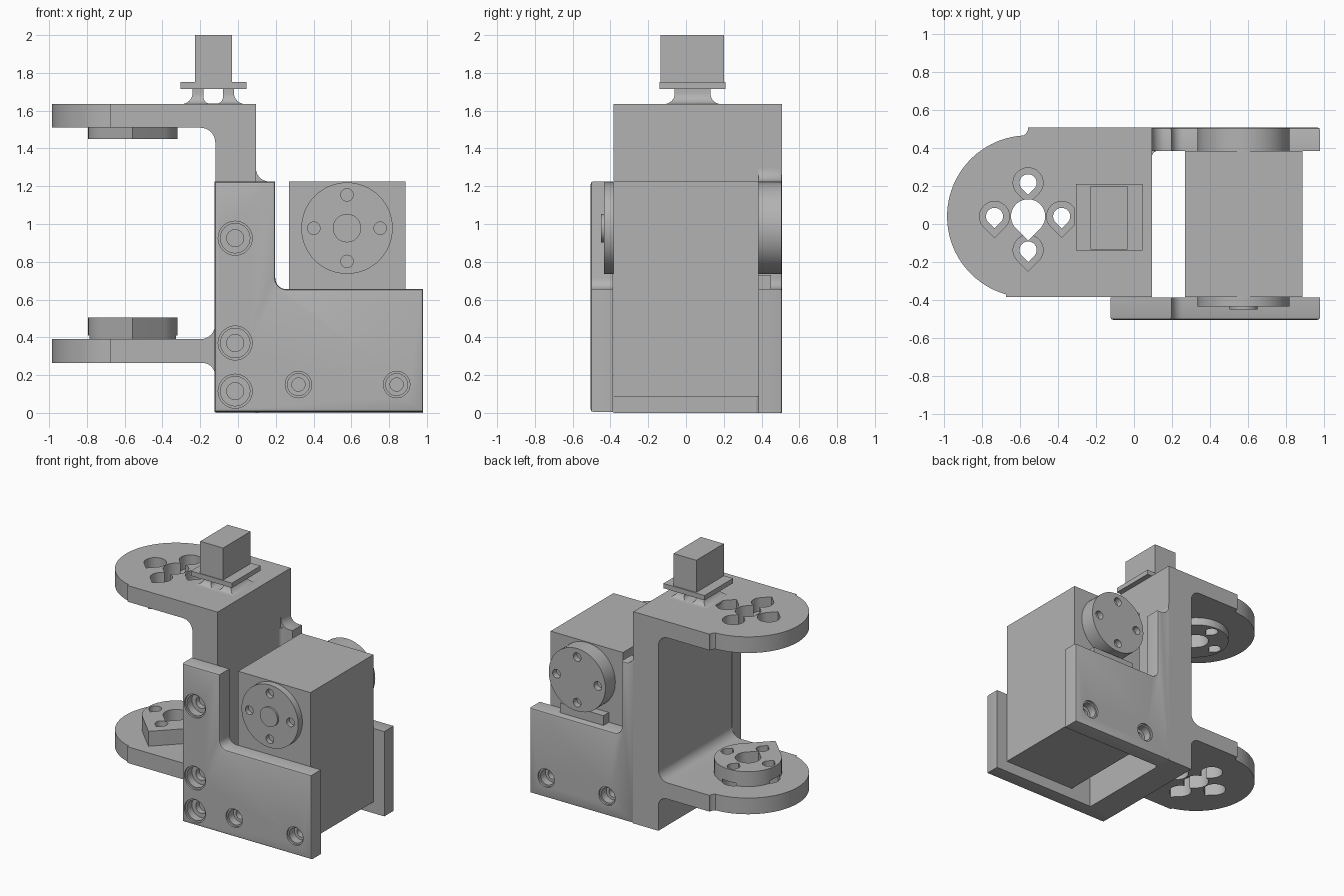
import bpy, bmesh, math
from mathutils import Vector

start = bpy.data.objects.get("Cube")
if start:
    bpy.data.objects.remove(start)

grey = bpy.data.materials.new("plain grey")
grey.use_nodes = True
GREY = (0.45, 0.45, 0.45, 1)
grey.diffuse_color = GREY
grey.node_tree.nodes["Principled BSDF"].inputs["Base Color"].default_value = GREY


# Profile helpers
def rounded(points, steps=8):
    """Outline from (u, v) or (u, v, fillet radius) corners."""
    out = []
    for i, p in enumerate(points):
        corner = Vector(p[:2])
        if len(p) < 3:
            out.append(corner)
            continue
        a = (Vector(points[i - 1][:2]) - corner).normalized()
        b = (Vector(points[(i + 1) % len(points)][:2]) - corner).normalized()
        half = a.angle(b) / 2
        centre = corner + (a + b).normalized() * p[2] / math.sin(half)
        s = corner + a * p[2] / math.tan(half) - centre
        e = corner + b * p[2] / math.tan(half) - centre
        turn = math.atan2(s.x * e.y - s.y * e.x, s.dot(e))
        for k in range(steps + 1):
            t = turn * k / steps
            c, n = math.cos(t), math.sin(t)
            out.append(centre + Vector((c * s.x - n * s.y, n * s.x + c * s.y)))
    return out


def arc(cx, cy, r, a0, a1, n=40):
    angles = [math.radians(a0 + (a1 - a0) * k / n) for k in range(n + 1)]
    return [Vector((cx + r * math.cos(a), cy + r * math.sin(a))) for a in angles]


def circle(cx, cy, r, n=40):
    return arc(cx, cy, r, 0, 360, n)[:-1]


def teardrop(cx, cy, r):
    return arc(cx, cy, r, -45, 225) + [Vector((cx, cy - r * math.sqrt(2)))]


# Solid helpers
def prism(name, outline, axis, lo, hi, chamfer=0, rim=None, skip_x=None):
    place = {"x": lambda u, v, w: (w, u, v),
             "y": lambda u, v, w: (u, w, v),
             "z": lambda u, v, w: (u, v, w)}[axis]
    bm = bmesh.new()
    rings = [[bm.verts.new(place(u, v, w)) for u, v in outline] for w in (lo, hi)]
    caps = [bm.faces.new(r) for r in rings]
    n = len(outline)
    for i in range(n):
        j = (i + 1) % n
        bm.faces.new((rings[0][i], rings[0][j], rings[1][j], rings[1][i]))
    bmesh.ops.recalc_face_normals(bm, faces=bm.faces)
    if chamfer:
        edges = [e for e in caps[rim].edges
                 if skip_x is None or any(abs(v.co.x - skip_x) > 0.001 for v in e.verts)]
        bmesh.ops.bevel(bm, geom=edges, offset=chamfer, segments=2, profile=0.5,
                        affect='EDGES')
    mesh = bpy.data.meshes.new(name)
    bm.to_mesh(mesh)
    bm.free()
    mesh.materials.append(grey)
    ob = bpy.data.objects.new(name, mesh)
    bpy.context.collection.objects.link(ob)
    return ob


def box(name, x0, x1, y0, y1, z0, z1):
    return prism(name, [(x0, y0), (x1, y0), (x1, y1), (x0, y1)], "z", z0, z1)


def combine(ob, tool, operation="DIFFERENCE"):
    mod = ob.modifiers.new("combine", "BOOLEAN")
    mod.object, mod.operation, mod.solver = tool, operation, "EXACT"
    bpy.context.view_layer.objects.active = ob
    bpy.ops.object.modifier_apply(modifier=mod.name)
    bpy.data.objects.remove(tool)


def counterbore(plate, x, z, r, face, inward):
    """Stepped screw hole through a side plate."""
    for radius, depth in ((r, 0.015), (r - 0.012, 0.075), (r * 0.5, 0.2)):
        ends = sorted((face - inward * 0.02, face + inward * depth))
        combine(plate, prism("cutter", circle(x, z, radius, 32), "y", *ends))


# Bracket: C-shaped section trimmed to the round-ended arm outline
section = rounded([(0.095, 0), (0.095, 1.635), (-1.1, 1.635), (-1.1, 1.51),
                   (-0.12, 1.51, 0.08), (-0.12, 0.39, 0.08), (-1.1, 0.39),
                   (-1.1, 0.265), (-0.12, 0.265, 0.07), (-0.12, 0)])
bracket = prism("bracket", section, "y", -0.385, 0.508)
HX, HY = -0.558, 0.04
plan = [(0.2, -0.6), (0.2, 0.7), (HX, 0.7), (HX, 0.495), (HX - 0.012, 0.475)]
plan += arc(HX, HY, 0.427, 93, 254) + [Vector((-0.66, -0.6))]
combine(bracket, prism("cutter", plan, "z", -0.1, 1.8), "INTERSECT")

# Horn bosses on the inner faces of both arms
combine(bracket, prism("boss", teardrop(HX, HY, 0.237), "z", 1.45, 1.55), "UNION")
combine(bracket, prism("boss", teardrop(HX, HY, 0.237), "z", 0.35, 0.505), "UNION")

# Teardrop holes through the arms, with wider pockets on the outside
combine(bracket, prism("cutter", teardrop(HX, HY, 0.09), "z", 0.1, 1.8))
for dx, dy in ((1, 0), (-1, 0), (0, 1), (0, -1)):
    x, y = HX + 0.177 * dx, HY + 0.177 * dy
    combine(bracket, prism("cutter", teardrop(x, y, 0.045), "z", 0.1, 1.8))
    for z0, z1 in ((1.53, 1.8), (0.1, 0.41)):
        combine(bracket, prism("cutter", teardrop(x, y, 0.079), "z", z0, z1))

# Front side plate, L-shaped
ell = [(0.98, 0.005), (0.98, 0.655), (0.197, 0.655, 0.06), (0.197, 1.225)]
front_plate = prism("front_plate", rounded(ell + [(-0.124, 1.225), (-0.124, 0.005)]),
                    "y", -0.505, -0.387, 0.014, 0)
for z in (0.925, 0.37, 0.115):
    counterbore(front_plate, -0.015, z, 0.09, -0.505, 1)

# Back side plate, blended into the bracket wall
back = [(0.98, 0), (0.98, 0.655), (0.197, 0.655, 0.06), (0.197, 1.225),
        (0.095, 1.225, 0.07), (0.095, 1.32), (0.095, 0)]
back_plate = prism("back_plate", rounded(back), "y", 0.385, 0.508, 0.012, 1, 0.095)
for x in (0.32, 0.84):
    counterbore(front_plate, x, 0.15, 0.07, -0.505, 1)
    counterbore(back_plate, x, 0.15, 0.07, 0.508, -1)
blend = rounded([(0.095, 0.385, 0.03), (0.16, 0.385), (0.16, 0.386), (0.094, 0.386),
                 (0.094, 0.32), (0.095, 0.32)])
prism("corner_blend", blend, "z", 0, 1.225)

# Motor with round horns front and back
box("motor_body", 0.27, 0.888, -0.384, 0.384, 0.088, 1.225)
MX, MZ = 0.577, 0.978
horns = (("front_horn", -0.435, -0.38, -0.5, -0.4),
         ("back_horn", 0.38, 0.505, 0.46, 0.6))
for name, y0, y1, c0, c1 in horns:
    horn = prism(name, circle(MX, MZ, 0.242, 64), "y", y0, y1)
    for k in range(4):
        a = k * math.pi / 2
        hole = circle(MX + 0.176 * math.cos(a), MZ + 0.176 * math.sin(a), 0.033, 24)
        combine(horn, prism("cutter", hole, "y", c0, c1))
prism("front_hub", circle(MX, MZ, 0.075), "y", -0.45, -0.43)
box("back_tab", 0.39, 0.76, 0.384, 0.45, 0.64, 0.73)

# Sensor on two flared legs
side = rounded([(-0.315, 1.62), (-0.315, 1.635), (-0.24, 1.635, 0.06), (-0.24, 1.72),
                (-0.183, 1.72), (-0.183, 1.637, 0.035), (-0.08, 1.637, 0.035),
                (-0.08, 1.72), (-0.022, 1.72), (-0.022, 1.635, 0.06),
                (0.055, 1.635), (0.055, 1.62)])
legs = prism("sensor_legs", side, "y", -0.2, 0.3)
depth = rounded([(-0.12, 1.6), (-0.12, 1.635), (-0.06, 1.635, 0.055), (-0.06, 1.75),
                 (0.13, 1.75), (0.13, 1.635, 0.055), (0.19, 1.635), (0.19, 1.6)])
combine(legs, prism("cutter", depth, "x", -0.4, 0.2), "INTERSECT")
box("sensor_plate", -0.305, 0.046, -0.14, 0.21, 1.715, 1.752)
box("sensor_block", -0.228, -0.033, -0.135, 0.2, 1.75, 2.0)

# Smooth curved walls, keep edges sharp
bpy.ops.object.select_all(action='DESELECT')
for ob in bpy.context.scene.objects:
    if ob.type == 'MESH':
        ob.select_set(True)
        bpy.context.view_layer.objects.active = ob
bpy.ops.object.shade_smooth_by_angle(angle=math.radians(30))
